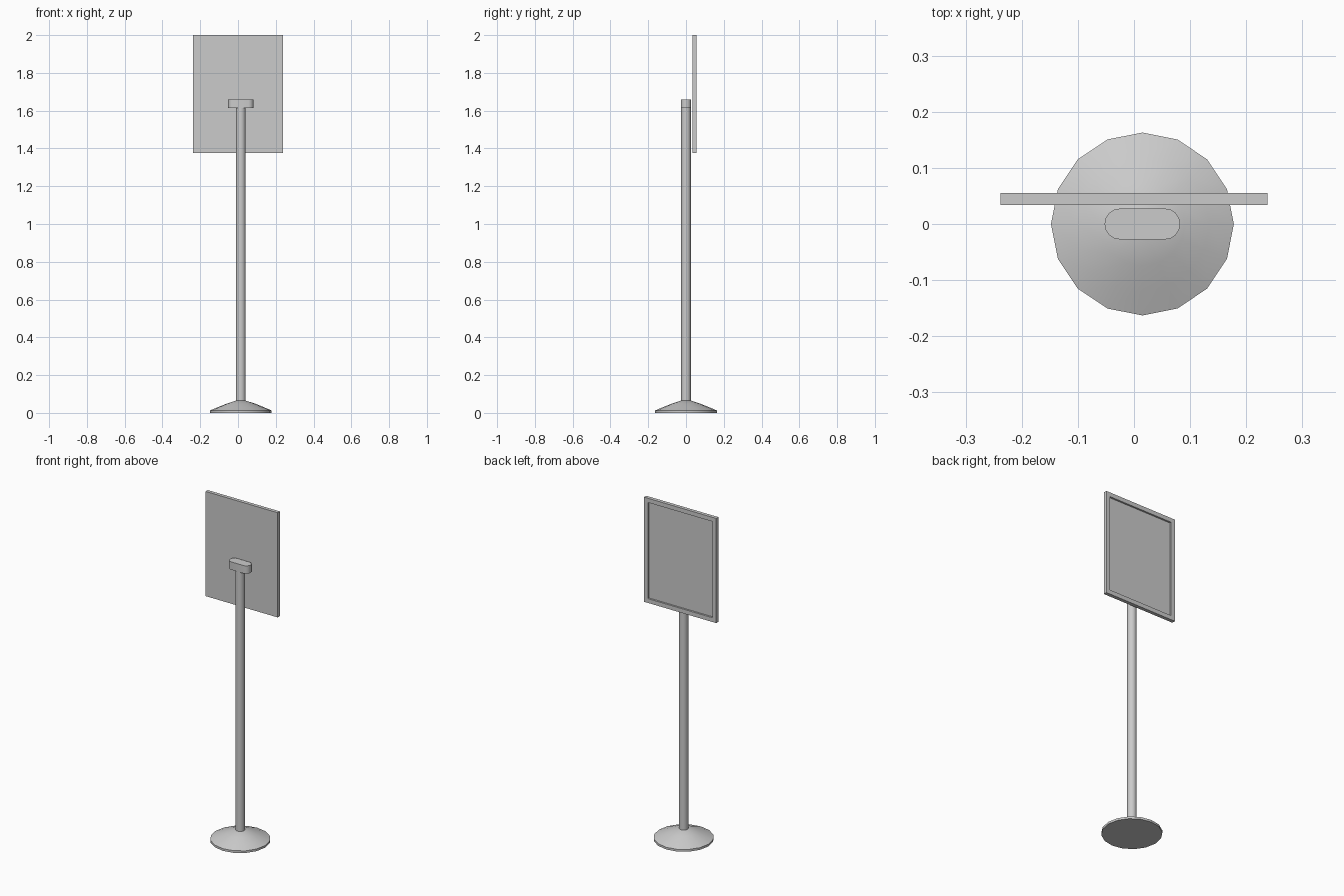
import bpy, bmesh
from math import pi, cos, sin, radians

if "Cube" in bpy.data.objects:
    bpy.data.objects.remove(bpy.data.objects["Cube"])

CX = 0.015  # stand axis


def finish(name, bm, angle=None):
    bmesh.ops.recalc_face_normals(bm, faces=bm.faces)
    me = bpy.data.meshes.new(name)
    bm.to_mesh(me)
    bm.free()
    ob = bpy.data.objects.new(name, me)
    bpy.context.collection.objects.link(ob)
    if angle:
        bpy.ops.object.select_all(action='DESELECT')
        ob.select_set(True)
        bpy.context.view_layer.objects.active = ob
        bpy.ops.object.shade_smooth_by_angle(angle=radians(angle))
    return ob


def loft(name, rings, angle):
    """Bridge closed rings of points and cap both ends."""
    bm = bmesh.new()
    loops = [[bm.verts.new(p) for p in ring] for ring in rings]
    n = len(loops[0])
    for a, b in zip(loops, loops[1:]):
        for i in range(n):
            j = (i + 1) % n
            bm.faces.new((a[i], a[j], b[j], b[i]))
    bm.faces.new(loops[0][::-1])
    bm.faces.new(loops[-1])
    return finish(name, bm, angle)


def circle(r, z, n=16):
    return [(CX + r * cos(2 * pi * i / n), r * sin(2 * pi * i / n), z) for i in range(n)]


def stadium(half, r, z, n=8):
    right = [(half + r * cos(t), r * sin(t)) for t in (-pi / 2 + pi * i / n for i in range(n + 1))]
    return [(CX + x, y, z) for x, y in right] + [(CX - x, -y, z) for x, y in right]


# Round weighted foot
loft("base", [circle(r, z) for r, z in
              [(0.163, 0), (0.163, 0.013), (0.120, 0.031), (0.075, 0.049), (0.026, 0.065)]], 40)

# Upright
loft("pole", [circle(0.0255, 0.055), circle(0.0255, 1.617)], 40)

# Rounded mounting head
loft("mount_bracket", [stadium(0.040, 0.0275, 1.613), stadium(0.040, 0.0275, 1.66)], 40)

# Sign panel with a raised frame on its back
bm = bmesh.new()
bmesh.ops.create_cube(bm, size=1)
bmesh.ops.scale(bm, vec=(0.476, 0.021, 0.624), verts=bm.verts)
bmesh.ops.translate(bm, vec=(0, 0.0445, 1.688), verts=bm.verts)
bm.normal_update()
back = max(bm.faces, key=lambda f: f.normal.y)
bmesh.ops.inset_region(bm, faces=[back], thickness=0.036)
bmesh.ops.inset_region(bm, faces=[back], thickness=0.0005, depth=-0.010)
finish("sign_panel", bm)
